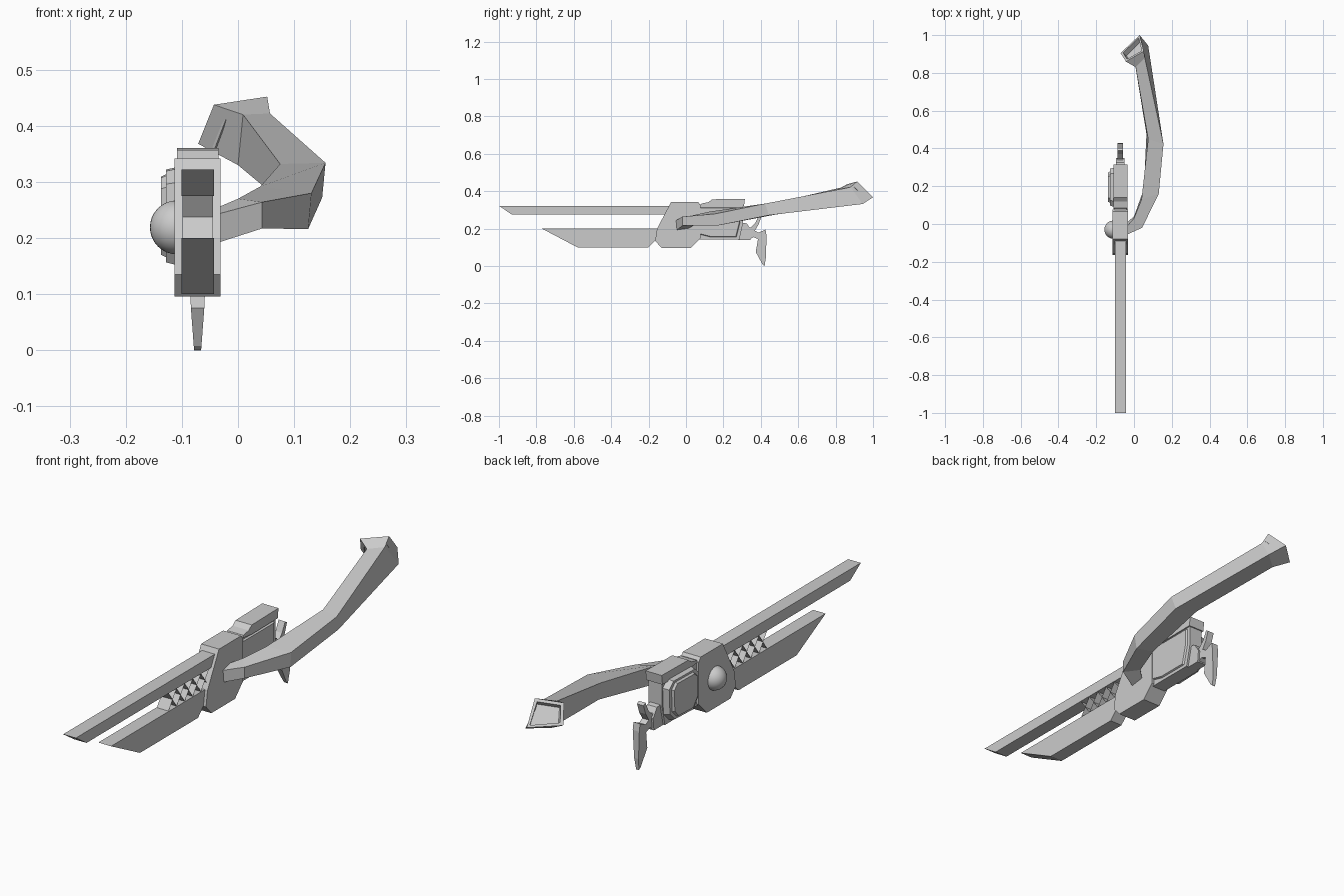
import bpy, bmesh
from mathutils import Vector

if "Cube" in bpy.data.objects:
    bpy.data.objects.remove(bpy.data.objects["Cube"])

MID = -0.072  # x of the weapon's centre plane


def finish(name, bm):
    bmesh.ops.recalc_face_normals(bm, faces=bm.faces)
    me = bpy.data.meshes.new(name)
    bm.to_mesh(me)
    bm.free()
    ob = bpy.data.objects.new(name, me)
    bpy.context.collection.objects.link(ob)
    return ob


def loft(name, rings, inset_end=False):
    """Skin matching rings of points and cap both ends."""
    bm = bmesh.new()
    vs = [[bm.verts.new(p) for p in r] for r in rings]
    n = len(vs[0])
    for a, b in zip(vs, vs[1:]):
        for i in range(n):
            j = (i + 1) % n
            bm.faces.new((a[i], a[j], b[j], b[i]))
    bm.faces.new(vs[0])
    end = bm.faces.new(vs[-1])
    bmesh.ops.recalc_face_normals(bm, faces=bm.faces)
    if inset_end:
        bmesh.ops.inset_individual(bm, faces=[end], thickness=0.016)
        bmesh.ops.inset_individual(bm, faces=[end], thickness=0.001, depth=-0.03)
    return finish(name, bm)


def prism(name, profile, x0, x1, shrink=1.0):
    """Extrude a (y, z) profile along x; shrink scales the x1 side."""
    cy = sum(p[0] for p in profile) / len(profile)
    cz = sum(p[1] for p in profile) / len(profile)
    far = [(x1, cy + (y - cy) * shrink, cz + (z - cz) * shrink) for y, z in profile]
    return loft(name, [[(x0, y, z) for y, z in profile], far])


def slab(name, profile, width):
    return prism(name, profile, MID - width / 2, MID + width / 2)


# Twin blades
slab("upper_blade", [(-1, .322), (-.93, .275), (-.05, .275), (-.05, .322)], .058)
slab("lower_blade", [(-.77, .2), (-.58, .1), (-.2, .1), (-.165, .135),
                     (-.1, .135), (-.1, .2)], .058)

# Lattice of crossed thin sheets between the blades
bm = bmesh.new()
pitch = 0.053
for i in range(5):
    y = -.39 + i * pitch
    for z0, z1 in ((.2, .275), (.275, .2)):
        bm.faces.new([bm.verts.new(p) for p in (
            (MID - .027, y, z0), (MID + .027, y, z0),
            (MID + .027, y + pitch, z1), (MID - .027, y + pitch, z1))])
finish("lattice", bm)

# Central guard block
slab("guard", [(-.08, .342), (.065, .342), (.078, .325), (.078, .15), (.025, .096),
               (-.13, .096), (-.165, .135), (-.155, .2)], .082)

# Rear housing, its top cap and stub
slab("rear_housing", [(.06, .33), (.305, .33), (.305, .23), (.285, .142),
                      (.06, .142)], .062)
slab("top_cap", [(.08, .325), (.085, .335), (.12, .342), (.14, .357),
                 (.315, .36), (.31, .32), (.14, .318)], .074)
slab("tail_stub", [(.28, .235), (.325, .228), (.35, .19), (.345, .14), (.28, .14)], .045)

# Raised side panels
left = [(.09, .2), (.13, .15), (.26, .155), (.295, .19), (.3, .3), (.27, .328), (.12, .325), (.09, .3)]
prism("left_panel", left, MID - .03, -.128, .93)
inner = [(.195 + (y - .195) * .8, .243 + (z - .243) * .85) for y, z in left]
prism("left_inner_panel", inner, -.125, -.137, .92)
prism("right_panel", [(.07, .17), (.13, .155), (.27, .155), (.29, .235), (.29, .315), (.07, .315)],
      MID + .03, MID + .038, .95)

# Forked tail hook, thinner towards its lower tip
hook = slab("tail_hook", [(.31, .215), (.345, .205), (.37, .23), (.39, .27), (.402, .262),
                          (.388, .222), (.368, .19), (.388, .178), (.425, .196), (.43, .165),
                          (.428, .05), (.42, 0), (.41, .008), (.373, .075), (.385, .145),
                          (.36, .155), (.345, .145), (.31, .145)], .03)
for v in hook.data.vertices:
    v.co.x = MID + (v.co.x - MID) * min(1, .42 + v.co.z * 5)

# Round gem on the left face
bpy.ops.mesh.primitive_uv_sphere_add(segments=32, ring_count=16, radius=.048,
                                     location=(-.109, -.03, .219))
bpy.context.object.name = "gem"
bpy.ops.object.shade_smooth()

# Swept handle: outer-top, outer-bottom, inner-bottom, inner-top at each ring
loft("handle", [
    [(-.035, -.055, .243), (-.035, -.05, .192), (-.035, .01, .2), (-.035, -.01, .255)],
    [(.043, -.02, .264), (.043, -.018, .217), (0, .04, .217), (0, .03, .27)],
    [(.131, .16, .28), (.125, .165, .216), (.052, .185, .222), (.04, .13, .292)],
    [(.156, .423, .334), (.15, .444, .272), (.066, .476, .275), (.075, .45, .332)],
    [(.057, .88, .422), (.075, .945, .332), (0, .88, .33), (.009, .83, .42)],
    [(.052, .915, .452), (.03, 1.0, .368), (-.071, .905, .368), (-.043, .86, .4375)],
], inset_end=True)
